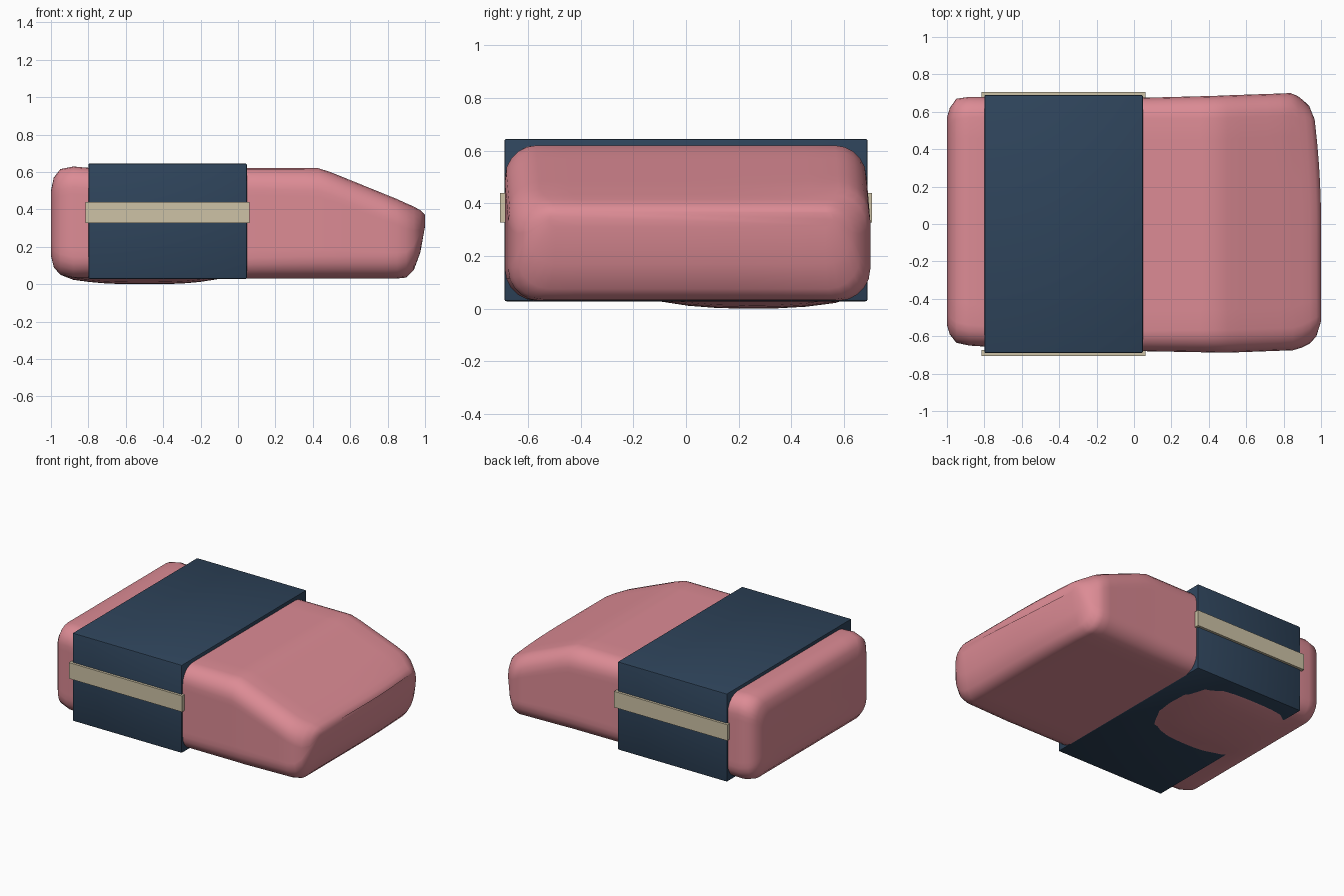
import bpy, bmesh, math

cube = bpy.data.objects.get("Cube")
if cube:
    bpy.data.objects.remove(cube, do_unlink=True)


def make_material(name, rgb):
    mat = bpy.data.materials.new(name)
    mat.use_nodes = True
    color = (*rgb, 1)
    mat.diffuse_color = color
    bsdf = mat.node_tree.nodes["Principled BSDF"]
    bsdf.inputs["Base Color"].default_value = color
    bsdf.inputs["Roughness"].default_value = 0.7
    return mat


pink = make_material("soft pink rubber", (0.72, 0.26, 0.30))
navy = make_material("dark navy card", (0.028, 0.058, 0.105))
tan = make_material("pale tan stripe", (0.61, 0.54, 0.38))


def add_object(name, bm, mat, angle=40):
    bmesh.ops.recalc_face_normals(bm, faces=bm.faces)
    mesh = bpy.data.meshes.new(name)
    bm.to_mesh(mesh)
    bm.free()
    mesh.materials.append(mat)
    obj = bpy.data.objects.new(name, mesh)
    bpy.context.collection.objects.link(obj)
    bpy.ops.object.select_all(action="DESELECT")
    bpy.context.view_layer.objects.active = obj
    obj.select_set(True)
    bpy.ops.object.shade_smooth_by_angle(angle=math.radians(angle))
    return obj


def add_box(name, low, high, mat, bevel=0):
    bm = bmesh.new()
    bmesh.ops.create_cube(bm, size=1)
    for v in bm.verts:
        v.co = [(a + b) / 2 + c * (b - a) for a, b, c in zip(low, high, v.co)]
    if bevel:
        bmesh.ops.bevel(bm, geom=bm.edges[:], offset=bevel, segments=2,
                        profile=0.5, affect="EDGES")
    return add_object(name, bm, mat, 30)


def rounded_section(y0, y1, z0, z1, r, arc=5, side=10):
    """Rounded rectangle with evenly divided sides."""
    r = min(r, (z1 - z0) * 0.48)
    corners = [(y1 - r, z1 - r), (y0 + r, z1 - r), (y0 + r, z0 + r), (y1 - r, z0 + r)]
    pts = []
    for k, (cy, cz) in enumerate(corners):
        for i in range(arc + 1):
            a = math.pi / 2 * (k + i / arc)
            pts.append((cy + r * math.cos(a), cz + r * math.sin(a)))
        ny, nz = corners[(k + 1) % 4]
        a = math.pi / 2 * (k + 1)
        end = (ny + r * math.cos(a), nz + r * math.sin(a))
        start = pts[-1]
        for i in range(1, side):
            t = i / side
            pts.append(tuple(p + (q - p) * t for p, q in zip(start, end)))
    return pts


# Rubber body: x, back and front limits, bottom, top, corner radius
stations = [
    (-1.00, -.54, .57, .15, .50, .07),
    (-.985, -.59, .62, .09, .57, .09),
    (-.95, -.635, .67, .05, .615, .11),
    (-.88, -.65, .68, .034, .629, .11),
    (-.80, -.655, .68, .036, .622, .11),
    (-.05, -.675, .675, .036, .62, .11),
    (.05, -.68, .675, .03, .62, .11),
    (.43, -.687, .685, .03, .62, .12),
    (.50, -.688, .688, .03, .597, .12),
    (.85, -.675, .70, .03, .455, .12),
    (.90, -.66, .685, .035, .432, .12),
    (.94, -.64, .66, .075, .415, .12),
    (.975, -.60, .63, .17, .395, .10),
    (1.00, -.52, .56, .31, .37, .03),
]
sections = [stations[0]]
for a, b in zip(stations, stations[1:]):
    steps = max(1, math.ceil((b[0] - a[0]) / 0.08))
    for i in range(1, steps + 1):
        sections.append([p + (q - p) * i / steps for p, q in zip(a, b)])

bm = bmesh.new()
rings = []
for x, *limits in sections:
    ring = []
    for y, z in rounded_section(*limits):
        # worn belly showing through the underside of the sleeve
        if z < limits[2] + 0.06:
            u, w = (x + 0.5) / 0.43, (y - 0.25) / 0.39
            z -= 0.036 * max(0, 1 - abs(u) ** 3 - abs(w) ** 2.5)
        # tip worn back on one side
        wear = max(0, (x - 0.8) / 0.2) * 0.11 * max(0, y) ** 2
        ring.append(bm.verts.new((x - wear, y, max(z, 0))))
    rings.append(ring)
for a, b in zip(rings, rings[1:]):
    for i in range(len(a)):
        j = (i + 1) % len(a)
        bm.faces.new((a[i], a[j], b[j], b[i]))
bm.faces.new(rings[0])
bm.faces.new(rings[-1])
add_object("eraser_body", bm, pink, 50)

# Card sleeve wrapped around the body
add_box("card_sleeve", (-.80, -.69, .028), (.048, .69, .645), navy, 0.008)

# Stripes on the front and back of the sleeve
for name, sign in (("front_stripe", -1), ("back_stripe", 1)):
    near, far = sorted((sign * .675, sign * .707))
    add_box(name, (-.815, near, .328), (.062, far, .44), tan)
